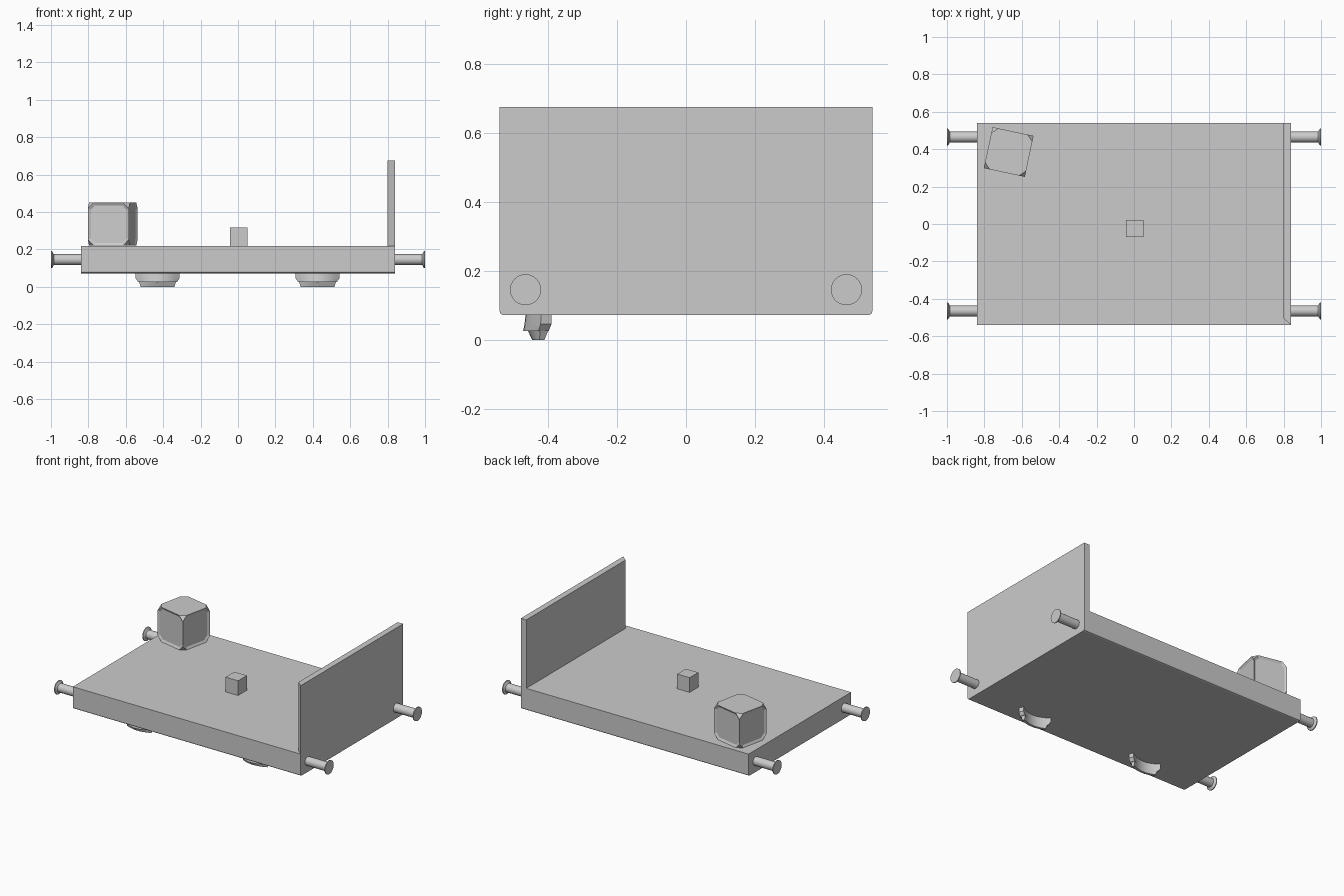
import bpy, bmesh, math
from mathutils import Matrix

cube = bpy.data.objects.get("Cube")
if cube:
    bpy.data.objects.remove(cube, do_unlink=True)

GREY = (0.6, 0.6, 0.6, 1)
grey = bpy.data.materials.new("plain grey")
grey.use_nodes = True
grey.diffuse_color = GREY
grey.node_tree.nodes["Principled BSDF"].inputs["Base Color"].default_value = GREY


def finish(name, bm, smooth=False):
    bmesh.ops.recalc_face_normals(bm, faces=bm.faces)
    mesh = bpy.data.meshes.new(name)
    bm.to_mesh(mesh)
    bm.free()
    mesh.materials.append(grey)
    obj = bpy.data.objects.new(name, mesh)
    bpy.context.collection.objects.link(obj)
    if smooth:
        bpy.ops.object.select_all(action='DESELECT')
        bpy.context.view_layer.objects.active = obj
        obj.select_set(True)
        bpy.ops.object.shade_smooth_by_angle(angle=math.radians(35))
    return obj


def box(size, centre):
    bm = bmesh.new()
    bmesh.ops.create_cube(bm, size=1, matrix=Matrix.Translation(centre) @ Matrix.Diagonal((*size, 1)))
    return bm


def loft(rings):
    """Join equal closed rings of points and cap both ends."""
    bm = bmesh.new()
    loops = [[bm.verts.new(p) for p in ring] for ring in rings]
    n = len(loops[0])
    for a, b in zip(loops, loops[1:]):
        for i in range(n):
            j = (i + 1) % n
            bm.faces.new((a[i], a[j], b[j], b[i]))
    bm.faces.new(loops[0])
    bm.faces.new(loops[-1])
    return bm


# Flat deck with softened lower long edges
bm = box((1.68, 1.08, 0.147), (0, 0, 0.1455))
edges = [e for e in bm.edges if all(v.co.z < 0.1 for v in e.verts)
         and abs(e.verts[0].co.y - e.verts[1].co.y) < 0.01]
bmesh.ops.bevel(bm, geom=edges, offset=0.01, segments=2, affect='EDGES', profile=0.5)
finish("deck", bm)

# End wall, mitred at its front end
outline = [(0.80, -0.505), (0.84, -0.54), (0.84, 0.54), (0.80, 0.54)]
finish("end_wall", loft([[(x, y, z) for x, y in outline] for z in (0.219, 0.675)]))

# Buffers: round shaft with a flared head
for side, sx in (("left", 1), ("right", -1)):
    for end, y in (("front", -0.465), ("back", 0.465)):
        rings = []
        for x, r in ((0.83, 0.029), (0.985, 0.029), (0.994, 0.045), (1.0, 0.045)):
            rings.append([(sx * x, y + r * math.cos(a), 0.145 + r * math.sin(a))
                          for a in (math.tau * i / 24 for i in range(24))])
        finish(f"{end}_{side}_buffer", loft(rings), smooth=True)

# Large crate with clipped corners and recessed sides
bm = box((0.224, 0.224, 0.23), (0, 0, 0))
bmesh.ops.bevel(bm, geom=bm.verts[:], offset=0.032, segments=1, affect='VERTICES')
bm.normal_update()
panels = [f for f in bm.faces if len(f.verts) == 8 and abs(f.normal.z) < 0.5]
bmesh.ops.inset_individual(bm, faces=panels, thickness=0.016, depth=-0.008)
crate = finish("large_crate", bm)
crate.location = (-0.67, 0.385, 0.335)
crate.rotation_euler.z = math.radians(-12)

# Small crate
finish("small_crate", box((0.092, 0.092, 0.1), (0.004, -0.024, 0.267)))


# Crescent lamps hanging under the front edge
def crescent(cx, half, front, back, z, steps=10):
    """Curved band outline bulging forward."""
    ts = [-1 + 2 * i / steps for i in range(steps + 1)]
    outer = [(cx + half * t, front + (back - front) * 0.6 * t * t, z) for t in ts]
    inner = [(cx + half * 0.9 * t, front + (back - front) * (0.45 + 0.55 * t * t), z)
             for t in reversed(ts)]
    return outer + inner


for side, cx in (("left", 0.425), ("right", -0.43)):
    finish(f"{side}_lamp_rim", loft([crescent(cx, 0.117, -0.464, -0.39, 0.08),
                                     crescent(cx, 0.117, -0.468, -0.39, 0.045),
                                     crescent(cx, 0.103, -0.472, -0.398, 0.025)]), smooth=True)
    finish(f"{side}_lamp_foot", loft([crescent(cx, 0.1, -0.46, -0.398, 0.03),
                                      crescent(cx, 0.09, -0.446, -0.41, 0.0)]), smooth=True)
